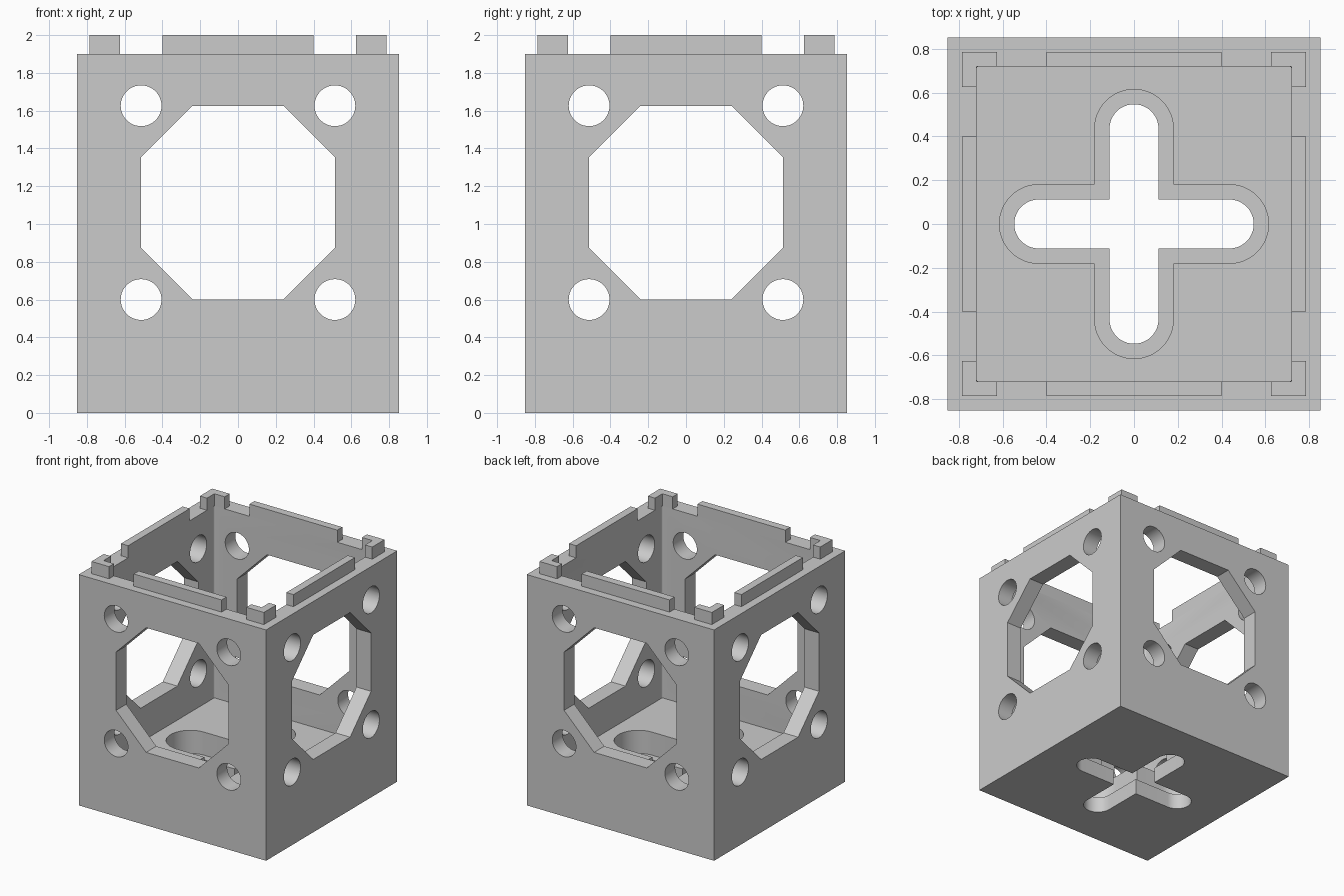
import bpy
import bmesh
from math import cos, sin, pi, radians

if "Cube" in bpy.data.objects:
    bpy.data.objects.remove(bpy.data.objects["Cube"], do_unlink=True)

grey = bpy.data.materials.new("plain grey")
grey.use_nodes = True
grey.diffuse_color = (0.6, 0.6, 0.6, 1)
grey.node_tree.nodes["Principled BSDF"].inputs["Base Color"].default_value = (0.6, 0.6, 0.6, 1)

HALF, INNER, LIP = 0.853, 0.72, 0.785    # half widths: outside, cavity, rim tabs
RIM, TOP = 1.9, 2.0
FLOOR, LEDGE = 0.32, 0.13                # floor surface and slot ledge heights
WINDOW_Z, WINDOW = 1.113, 0.513          # centre height and half size


def prism(name, points, low, high, axis="z"):
    """Extrude a flat outline between two positions along an axis."""
    place = {"z": lambda u, v, w: (u, v, w),
             "y": lambda u, v, w: (u, w, v),
             "x": lambda u, v, w: (w, u, v)}[axis]
    bm = bmesh.new()
    a = [bm.verts.new(place(u, v, low)) for u, v in points]
    b = [bm.verts.new(place(u, v, high)) for u, v in points]
    bm.faces.new(a)
    bm.faces.new(b)
    for i in range(len(a)):
        j = (i + 1) % len(a)
        bm.faces.new((a[i], a[j], b[j], b[i]))
    bmesh.ops.recalc_face_normals(bm, faces=bm.faces)
    mesh = bpy.data.meshes.new(name)
    bm.to_mesh(mesh)
    bm.free()
    obj = bpy.data.objects.new(name, mesh)
    mesh.materials.append(grey)
    bpy.context.collection.objects.link(obj)
    return obj


def arc(cx, cy, r, start, end, steps):
    return [(cx + r * cos(t), cy + r * sin(t))
            for t in (radians(start + (end - start) * i / steps) for i in range(steps + 1))]


def rectangle(hx, hy):
    return [(-hx, -hy), (hx, -hy), (hx, hy), (-hx, hy)]


def stadium(reach, r):
    return arc(reach - r, 0, r, -90, 90, 24) + arc(r - reach, 0, r, 90, 270, 24)


def quarter_turns(points, n):
    for _ in range(n):
        points = [(-v, u) for u, v in points]
    return points


def cut(target, cutter):
    cutter.hide_render = True
    mod = target.modifiers.new("cut", "BOOLEAN")
    mod.operation = "DIFFERENCE"
    mod.solver = "EXACT"
    mod.object = cutter
    bpy.context.view_layer.objects.active = target
    bpy.ops.object.modifier_apply(modifier=mod.name)
    bpy.data.objects.remove(cutter, do_unlink=True)


# Open box with slightly rounded inner corners
body = prism("box_body", rectangle(HALF, HALF), 0, RIM)
r = 0.012
cavity = []
for i in range(4):
    cavity += quarter_turns(arc(INNER - r, INNER - r, r, 0, 90, 4), i)
cut(body, prism("cavity_cutter", cavity, FLOOR, TOP + 0.2))

# Stepped cross slot in the floor
for turn in (0, 1):
    cut(body, prism("recess_cutter", quarter_turns(stadium(0.615, 0.18), turn), LEDGE, FLOOR + 0.1))
for turn in (0, 1):
    cut(body, prism("slot_cutter", quarter_turns(stadium(0.547, 0.112), turn), -0.1, FLOOR + 0.1))

# Octagonal windows and round corner holes through opposite walls
s = 0.24
octagon = []
for i in range(4):
    octagon += quarter_turns([(WINDOW, -s), (WINDOW, s)], i)
octagon = [(u, v + WINDOW_Z) for u, v in octagon]
for axis in "xy":
    cut(body, prism("window_cutter", octagon, -1, 1, axis))
    for side in (-1, 1):
        for level in (-1, 1):
            hole = arc(side * WINDOW, WINDOW_Z + level * WINDOW, 0.108, 0, 360, 48)[:-1]
            cut(body, prism("hole_cutter", hole, -1, 1, axis))

bpy.ops.object.select_all(action="DESELECT")
body.select_set(True)
bpy.context.view_layer.objects.active = body
bpy.ops.object.shade_smooth_by_angle(angle=radians(30))

# Locating tabs on the rim: a long bar per side and an angle per corner
c = 0.625
bar = [(-0.4, INNER), (0.4, INNER), (0.4, LIP), (-0.4, LIP)]
angle = [(c, INNER), (INNER, INNER), (INNER, c), (LIP, c), (LIP, LIP), (c, LIP)]
for i, side in enumerate(("back", "right", "front", "left")):
    prism(side + "_rim_bar", quarter_turns(bar, i), RIM, TOP)
    prism("corner_tab_" + str(i + 1), quarter_turns(angle, i), RIM, TOP)
